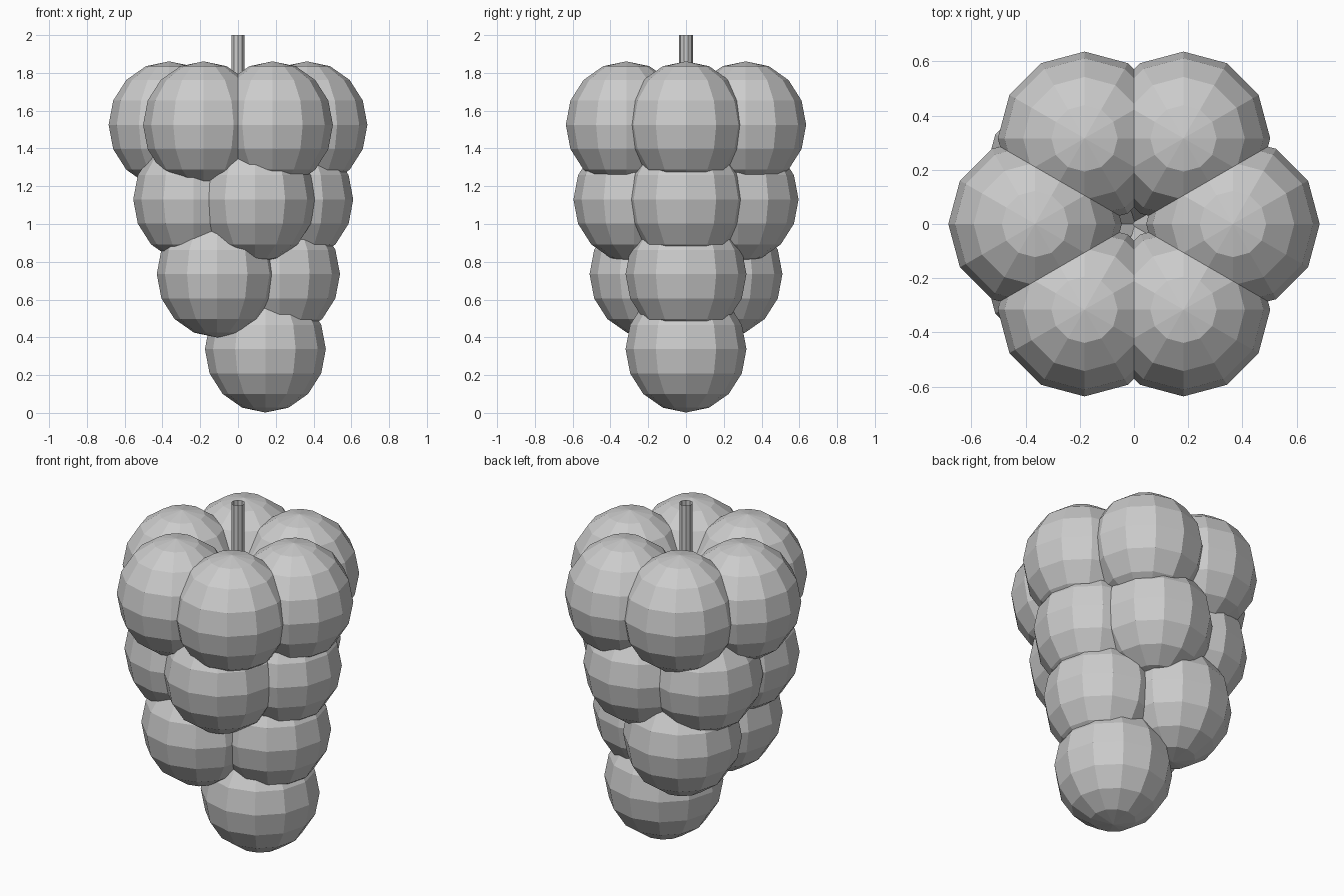
import bpy, math

if "Cube" in bpy.data.objects:
    bpy.data.objects.remove(bpy.data.objects["Cube"])

grey = bpy.data.materials.new("plain grey")
grey.diffuse_color = (0.6, 0.6, 0.6, 1)
grey.use_nodes = True
grey.node_tree.nodes["Principled BSDF"].inputs["Base Color"].default_value = grey.diffuse_color

R, RZ = 0.32, 0.336   # grape radius and half height


def finish(name):
    ob = bpy.context.object
    ob.name = name
    ob.data.materials.append(grey)
    return ob


# Grapes: rings of (count, ring radius, height), tapering to one at the bottom
rows = [(6, 0.365, 1.525), (5, 0.29, 1.13), (3, 0.22, 0.735), (1, 0.145, 0.338)]
for r, (count, ring, z) in enumerate(rows):
    for i in range(count):
        a = 2 * math.pi * i / count
        bpy.ops.mesh.primitive_uv_sphere_add(
            segments=12, ring_count=8, radius=1,
            location=(ring * math.cos(a), ring * math.sin(a), z))
        grape = finish(f"grape_row{r + 1}_{i + 1}")
        grape.scale = (R, R, RZ)

# Stem: open tube rising from the middle of the bunch
bpy.ops.mesh.primitive_cylinder_add(
    vertices=10, radius=0.037, depth=0.8, end_fill_type='NOTHING',
    location=(0, 0, 1.6))
finish("stem")
